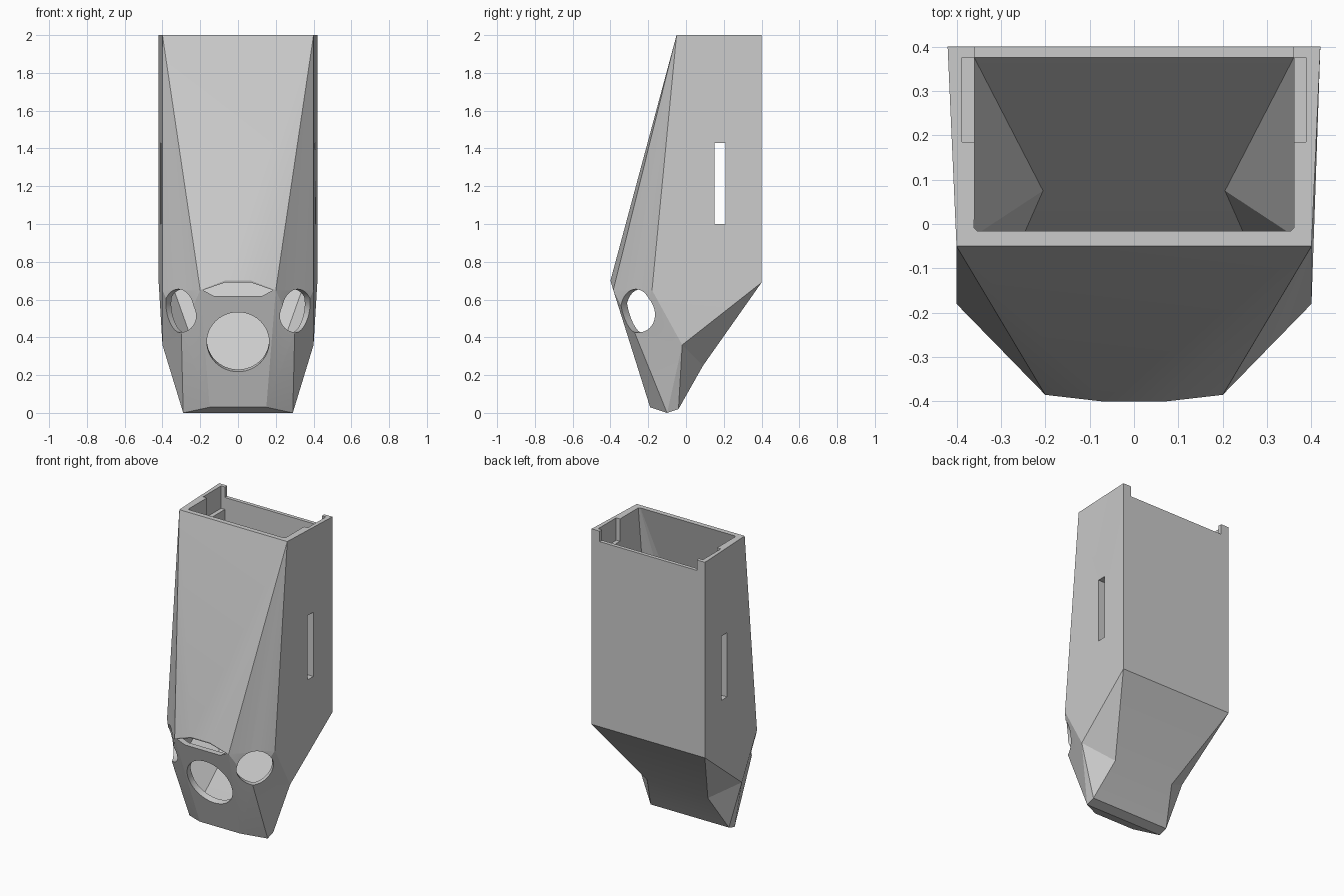
import bpy, bmesh, math
from mathutils import Vector

cube = bpy.data.objects.get("Cube")
if cube:
    bpy.data.objects.remove(cube, do_unlink=True)

# Single grey material
grey = bpy.data.materials.new("plain grey")
grey.use_nodes = True
COLOUR = (0.6, 0.6, 0.6, 1)
grey.diffuse_color = COLOUR
grey.node_tree.nodes["Principled BSDF"].inputs["Base Color"].default_value = COLOUR

# Faces by corner letter: lower case is the mirrored (right) side
SIDE_FACES = ["ACFHB", "BGH", "HGK", "HKF", "GKN", "KJN", "KFJ", "FEJ", "FCD", "FDE"]
CENTRE_FACES = ["AaCc", "CcDd", "DdEe", "EeJj", "JjNn", "NnGg", "GgMm", "MmBb", "AaBb"]


def finish(bm, name):
    bmesh.ops.recalc_face_normals(bm, faces=bm.faces)
    mesh = bpy.data.meshes.new(name)
    bm.to_mesh(mesh)
    bm.free()
    mesh.materials.append(grey)
    obj = bpy.data.objects.new(name, mesh)
    bpy.context.collection.objects.link(obj)
    return obj


def faceted_body(name, corners):
    """Closed symmetric hull from its left-hand corners."""
    bm = bmesh.new()
    v = {}
    for key, (x, y, z) in corners.items():
        v[key] = bm.verts.new((x, y, z))
        v[key.lower()] = bm.verts.new((-x, y, z))
    for f in SIDE_FACES:
        bm.faces.new([v[k] for k in f])
        bm.faces.new([v[k] for k in reversed(f.lower())])
    for a, b, c, d in CENTRE_FACES:
        bm.faces.new([v[a], v[b], v[d], v[c]])
    # Small facets joining the brow to the upper front
    bm.faces.new([v[k] for k in "BMG"])
    bm.faces.new([v[k] for k in "gmb"])
    bmesh.ops.triangulate(bm, faces=bm.faces)
    return finish(bm, name)


def box(name, x, y, z):
    bm = bmesh.new()
    bmesh.ops.create_cube(bm, size=1)
    for vert in bm.verts:
        for i, (lo, hi) in enumerate((x, y, z)):
            vert.co[i] = lo if vert.co[i] < 0 else hi
    return finish(bm, name)


def cylinder(name, centre, axis, radius, depth):
    bm = bmesh.new()
    bmesh.ops.create_cone(bm, cap_ends=True, segments=48, radius1=radius,
                          radius2=radius, depth=depth)
    obj = finish(bm, name)
    obj.location = centre
    obj.rotation_mode = 'QUATERNION'
    obj.rotation_quaternion = Vector(axis).to_track_quat('Z', 'Y')
    return obj


def prism(name, outline, y0, y1):
    """Front-facing outline extruded along y."""
    bm = bmesh.new()
    face = bm.faces.new([bm.verts.new((x, y0, z)) for x, z in outline])
    ext = bmesh.ops.extrude_face_region(bm, geom=[face])
    bmesh.ops.translate(bm, vec=(0, y1 - y0, 0),
                        verts=[g for g in ext["geom"] if isinstance(g, bmesh.types.BMVert)])
    return finish(bm, name)


# Outer housing
housing = faceted_body("housing", {
    "A": (.42, .40, 2), "B": (.40, -.05, 2), "C": (.42, .40, .69),
    "D": (.225, .09, .25), "E": (.29, -.04, .02), "F": (.40, -.02, .36),
    "G": (.20, -.385, .65), "H": (.40, -.18, .65), "J": (.29, -.10, 0),
    "K": (.30, -.27, .42), "M": (.07, -.40, .70), "N": (.15, -.19, .03)})

# Inner cavity, open at the top
cutters = [faceted_body("cavity", {
    "A": (.36, .375, 2.05), "B": (.36, -.003, 2.05), "C": (.36, .375, .71),
    "D": (.205, .075, .275), "E": (.26, -.05, .055), "F": (.365, -.03, .38),
    "G": (.18, -.345, .65), "H": (.365, -.165, .66), "J": (.26, -.10, .04),
    "K": (.28, -.235, .42), "M": (.07, -.362, .69), "N": (.13, -.16, .07)})]

# Large round opening and the slim opening in the brow above it
cutters.append(cylinder("front_hole", (0, -.30, .375), (0, -.955, -.30), .165, .24))
cutters.append(prism("brow_opening", [(-.07, .69), (.07, .69), (.185, .65), (.13, .62),
                                      (-.13, .62), (-.185, .65)], -.5, -.28))

# Corner holes and side slots
for side, s in (("left", 1), ("right", -1)):
    cutters.append(cylinder(side + "_corner_hole", (s * .31, -.26, .54), (s, -1, 0), .115, .3))
    cutters.append(box(side + "_slot", sorted((s * .3, s * .5)), (.15, .21), (1, 1.43)))
    # Lid seat hollowed out of the side wall
    cutters.append(box(side + "_lid_seat", sorted((s * .34, s * .388)), (.185, .375), (1.85, 2.1)))

# Lowered back wall between the two corner hooks
cutters.append(box("back_notch", (-.36, .36), (.3, .5), (1.93, 2.1)))

# Carve the housing, then drop the cutters
for c in cutters:
    c.hide_render = True
    mod = housing.modifiers.new(c.name, 'BOOLEAN')
    mod.operation = 'DIFFERENCE'
    mod.solver = 'EXACT'
    mod.object = c
bpy.context.view_layer.update()
carved = bpy.data.meshes.new_from_object(
    housing.evaluated_get(bpy.context.evaluated_depsgraph_get()))
housing.modifiers.clear()
housing.data = carved
carved.materials.clear()
carved.materials.append(grey)
for p in carved.polygons:
    p.material_index = 0
for c in cutters:
    bpy.data.objects.remove(c, do_unlink=True)

bpy.context.view_layer.objects.active = housing
housing.select_set(True)
bpy.ops.object.shade_smooth_by_angle(angle=math.radians(12))
